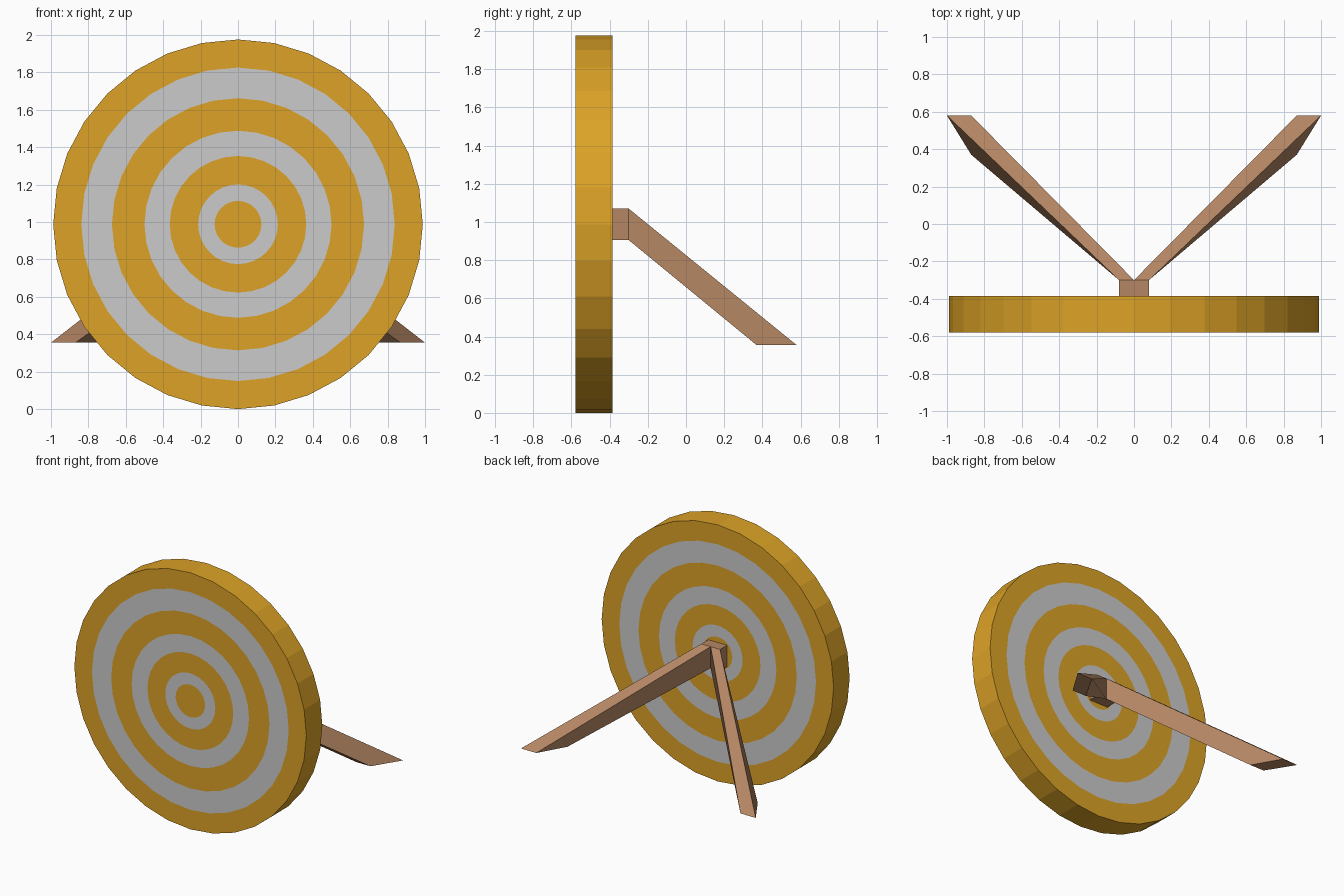
import bpy, bmesh
from math import sin, cos, tau

if "Cube" in bpy.data.objects:
    bpy.data.objects.remove(bpy.data.objects["Cube"])

SIDES, CZ = 32, 0.993
Y_FRONT, Y_BACK = -0.58, -0.385


def material(name, rgb):
    m = bpy.data.materials.new(name)
    m.diffuse_color = (*rgb, 1)
    m.use_nodes = True
    m.node_tree.nodes["Principled BSDF"].inputs["Base Color"].default_value = m.diffuse_color
    return m


gold = material("gold", (0.72, 0.365, 0.02))
pale = material("pale_grey", (0.8, 0.8, 0.8))
wood = material("wood", (0.46, 0.24, 0.125))


def finish(bm, name, mats):
    bmesh.ops.recalc_face_normals(bm, faces=bm.faces)
    me = bpy.data.meshes.new(name)
    bm.to_mesh(me)
    bm.free()
    for m in mats:
        me.materials.append(m)
    ob = bpy.data.objects.new(name, me)
    bpy.context.collection.objects.link(ob)
    return ob


def bridge(bm, a, b, mat=0, skip=()):
    n = len(a)
    for i in range(n):
        if i not in skip:
            j = (i + 1) % n
            bm.faces.new((a[i], a[j], b[j], b[i])).material_index = mat


# Target disc: concentric loops, alternating colours on both faces
radii = [0.125, 0.213, 0.365, 0.5, 0.674, 0.838, 0.988]
bm = bmesh.new()
rims = []
for y in (Y_FRONT, Y_BACK):
    loops = [[bm.verts.new((r * sin(tau * i / SIDES), y, CZ + r * cos(tau * i / SIDES)))
              for i in range(SIDES)] for r in radii]
    bm.faces.new(loops[0])
    for k in range(1, len(radii)):
        bridge(bm, loops[k - 1], loops[k], k % 2)
    rims.append(loops[-1])
bridge(bm, *rims)
finish(bm, "target_disc", [gold, pale])

# Stand: half of the hub block continuing into one splayed leg, then mirrored
# Each section runs inner top, outer top, outer bottom, inner bottom
sections = [
    [(0, Y_BACK, 1.075), (0.08, Y_BACK, 1.075), (0.08, Y_BACK, 0.91), (0, Y_BACK, 0.91)],
    [(0, -0.30, 1.075), (0.08, -0.30, 1.075), (0.08, -0.30, 0.91), (0, -0.30, 0.91)],
    [(0.87, 0.58, 0.36), (1.0, 0.58, 0.36), (0.87, 0.37, 0.36), (0.75, 0.37, 0.36)],
]
bm = bmesh.new()
hub, joint, foot = [[bm.verts.new(p) for p in s] for s in sections]
bridge(bm, hub, joint, skip=(3,))   # centre plane stays open for the mirror
bridge(bm, joint, foot)
bm.faces.new(hub)
bm.faces.new(foot)
stand = finish(bm, "stand_legs", [wood])
stand.modifiers.new("mirror", 'MIRROR').use_axis[0] = True

# Drop the whole model onto the floor
for ob in bpy.data.objects:
    ob.location.z = 0.988 - CZ
